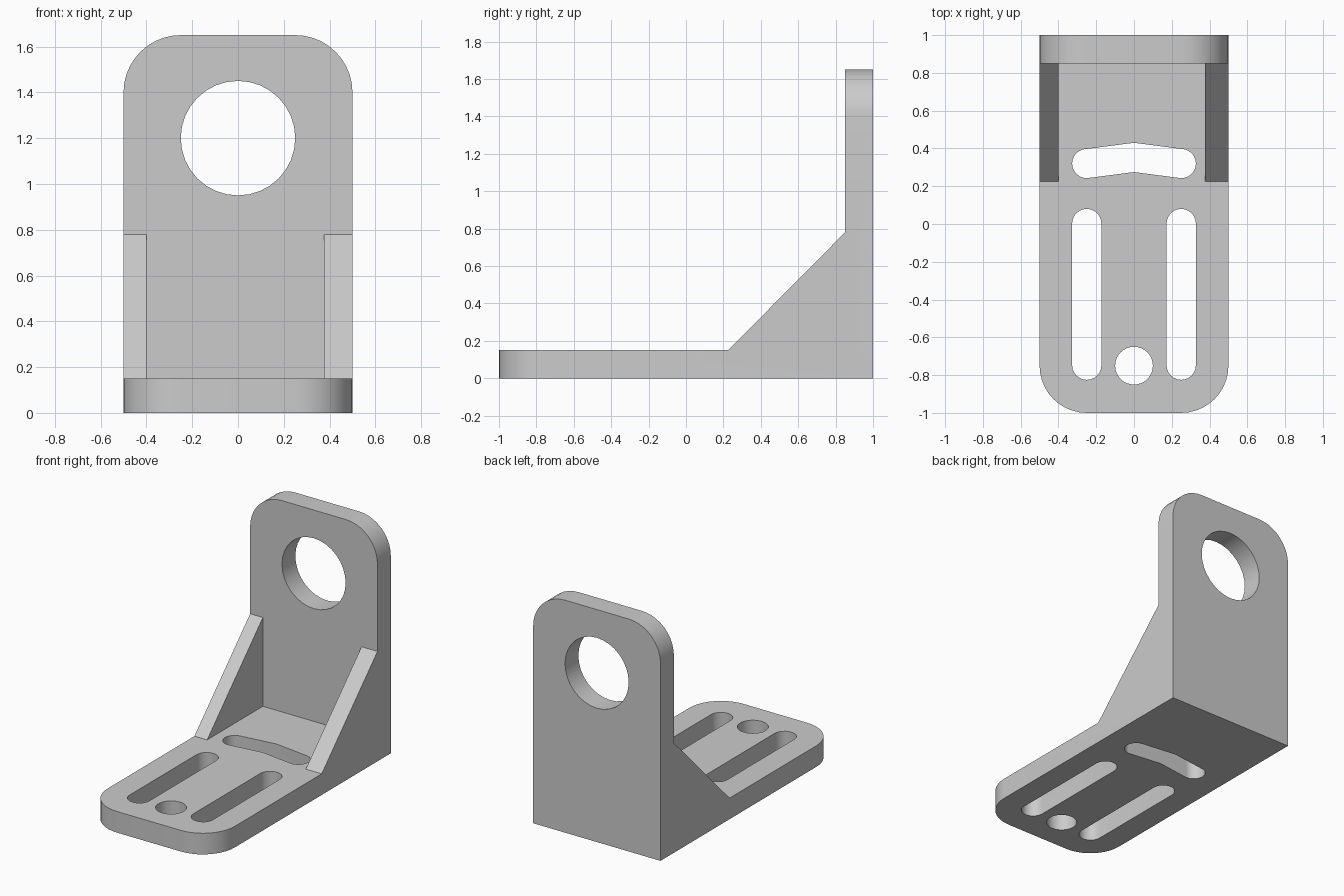
import bpy, bmesh, math
from mathutils import Vector

if "Cube" in bpy.data.objects:
    bpy.data.objects.remove(bpy.data.objects["Cube"])

grey = bpy.data.materials.new("plain grey")
grey.diffuse_color = (0.6, 0.6, 0.6, 1)
grey.use_nodes = True
grey.node_tree.nodes["Principled BSDF"].inputs["Base Color"].default_value = grey.diffuse_color


def prism(name, points, axis, lo, hi):
    """Extrude a flat outline from lo to hi along an axis (outline uses the other two axes)."""
    def place(a, b, t):
        return {"x": (t, a, b), "y": (a, t, b), "z": (a, b, t)}[axis]
    bm = bmesh.new()
    face = bm.faces.new([bm.verts.new(place(a, b, lo)) for a, b in points])
    new = bmesh.ops.extrude_face_region(bm, geom=[face])["geom"]
    bmesh.ops.translate(bm, vec=Vector(place(0, 0, hi - lo)),
                        verts=[v for v in new if isinstance(v, bmesh.types.BMVert)])
    bmesh.ops.recalc_face_normals(bm, faces=bm.faces)
    mesh = bpy.data.meshes.new(name)
    bm.to_mesh(mesh)
    bm.free()
    mesh.materials.append(grey)
    obj = bpy.data.objects.new(name, mesh)
    bpy.context.collection.objects.link(obj)
    return obj


def arc(cx, cy, r, start, end, n):
    return [(cx + r * math.cos(math.radians(start + (end - start) * i / n)),
             cy + r * math.sin(math.radians(start + (end - start) * i / n)))
            for i in range(n + 1)]


def combine(target, tool, operation):
    mod = target.modifiers.new(tool.name, "BOOLEAN")
    mod.object, mod.operation, mod.solver = tool, operation, "EXACT"
    bpy.context.view_layer.objects.active = target
    bpy.ops.object.modifier_apply(modifier=mod.name)
    bpy.data.objects.remove(tool)


# L-shaped body: base plate and upright plate
bracket = prism("bracket", [(-1, 0), (1, 0), (1, 1.65), (0.85, 1.65), (0.85, 0.15), (-1, 0.15)],
                "x", -0.5, 0.5)

# Rounded front corners of the base and top corners of the upright
bm = bmesh.new()
bm.from_mesh(bracket.data)
corners = []
for e in bm.edges:
    a, b = e.verts[0].co, e.verts[1].co
    front = a.y < -0.99 and b.y < -0.99 and abs(a.x - b.x) < 0.01
    top = a.z > 1.64 and b.z > 1.64 and abs(a.x - b.x) < 0.01
    if front or top:
        corners.append(e)
bmesh.ops.bevel(bm, geom=corners, offset=0.25, segments=10, profile=0.5, affect="EDGES")
bm.to_mesh(bracket.data)
bm.free()

# Triangular side gussets, the right one slightly thicker
gusset = [(0.225, 0.15), (0.225, 0.08), (0.92, 0.08), (0.92, 0.78), (0.85, 0.78)]
for name, lo, hi in (("left_gusset", -0.5, -0.4), ("right_gusset", 0.375, 0.5)):
    combine(bracket, prism(name, gusset, "x", lo, hi), "UNION")

# Large hole through the upright
combine(bracket, prism("bore", arc(0, 1.2, 0.25, 0, 360, 32)[:-1], "y", 0.7, 1.2), "DIFFERENCE")

# Small round hole, two long slots and a bent slot through the base
R = 0.0775
holes = {"round_hole": arc(0, -0.75, 0.1, 0, 360, 32)[:-1],
         "bent_slot": arc(0.25, 0.32, R, -90, 90, 12) + [(0, 0.43)]
         + arc(-0.25, 0.32, R, 90, 270, 12) + [(0, 0.275)]}
for name, x in (("left_slot", -0.25), ("right_slot", 0.25)):
    holes[name] = arc(x, 0.0025, R, 0, 180, 12) + arc(x, -0.7475, R, 180, 360, 12)
for name, outline in holes.items():
    combine(bracket, prism(name, outline, "z", -0.2, 0.4), "DIFFERENCE")

# Smooth rounded walls, sharp plate edges
bpy.ops.object.select_all(action="DESELECT")
bracket.select_set(True)
bpy.context.view_layer.objects.active = bracket
bpy.ops.object.shade_smooth_by_angle(angle=math.radians(30))
